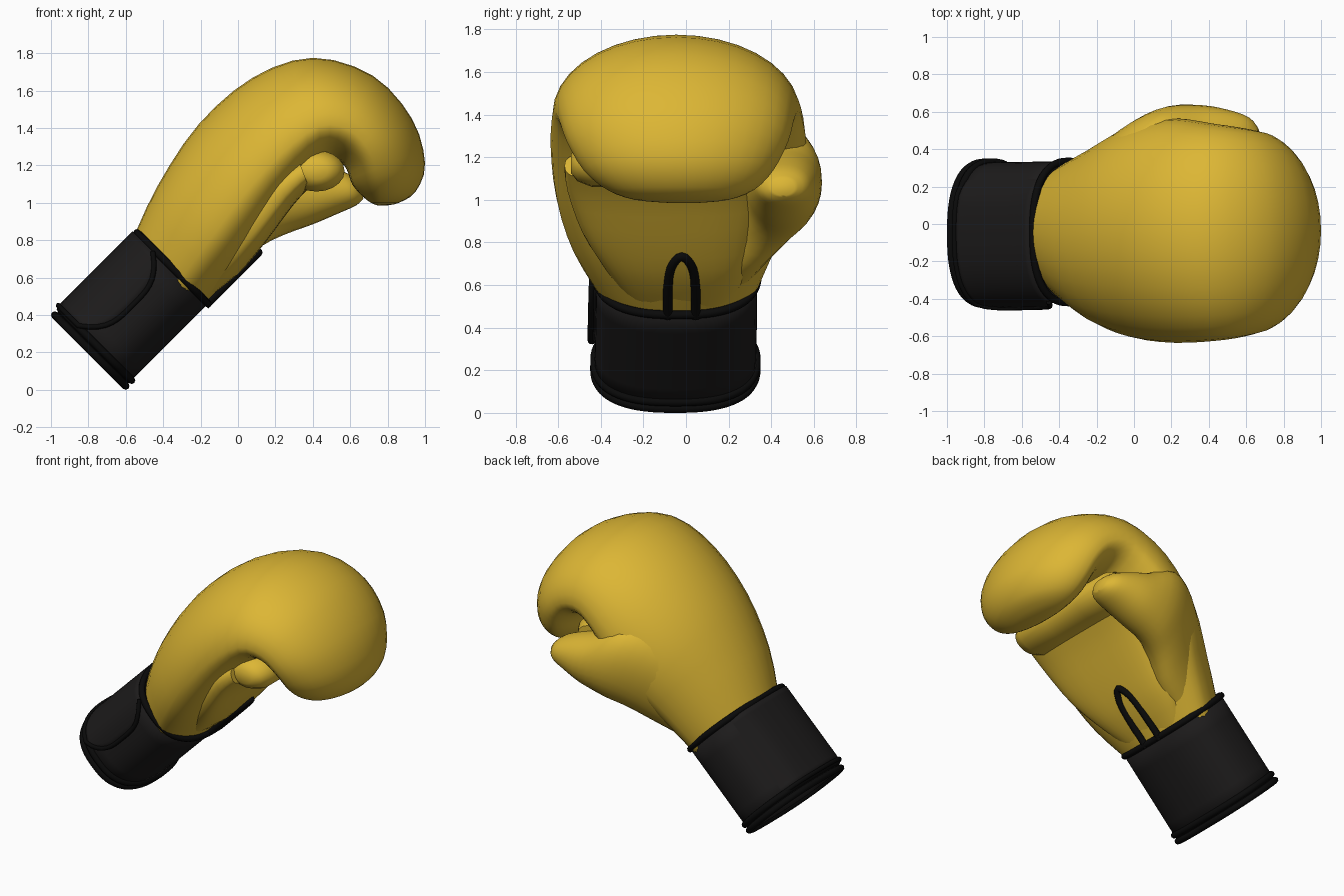
import bpy, bmesh, math
from mathutils import Vector

if "Cube" in bpy.data.objects:
    bpy.data.objects.remove(bpy.data.objects["Cube"])


def material(name, rgb):
    m = bpy.data.materials.new(name)
    m.diffuse_color = (*rgb, 1)
    m.use_nodes = True
    m.node_tree.nodes["Principled BSDF"].inputs["Base Color"].default_value = m.diffuse_color
    return m


LEATHER = material("yellow_leather", (0.72, 0.47, 0.035))
CLOTH = material("black_cloth", (0.012, 0.011, 0.011))
TRIM = material("black_trim", (0.003, 0.003, 0.003))


def ring_point(sec, ang, e, off=0.0, w=0.5):
    """Superellipse point; section = back x,z, palm x,z, y min, y max.
    w places the widest line between the palm (0) and the back (1)."""
    ox, oz, ix, iz, y0, y1 = sec
    c, s = math.cos(ang), math.sin(ang)
    c = math.copysign(abs(c) ** (2 / e), c)
    s = math.copysign(abs(s) ** (2 / e), s)
    axis = Vector((ox - ix, 0, oz - iz))
    length = axis.length
    reach = length * (1 - w if c > 0 else w) + off
    mid = Vector((ix, (y0 + y1) / 2, iz)) + axis * w
    return mid + axis.normalized() * reach * c + Vector((0, ((y1 - y0) / 2 + off) * s, 0))


def smooth_path(pts, k):
    """Catmull-Rom resampling of tuples."""
    out = []
    for i in range(len(pts) - 1):
        a, b, c, d = (pts[max(0, min(len(pts) - 1, i + j))] for j in (-1, 0, 1, 2))
        for q in range(k):
            t = q / k
            out.append(tuple(
                0.5 * (2 * B + (C - A) * t + (2 * A - 5 * B + 4 * C - D) * t * t
                       + (3 * B - A - 3 * C + D) * t ** 3)
                for A, B, C, D in zip(a, b, c, d)))
    return out + [tuple(pts[-1])]


def grid_mesh(name, rows, mat, closed=True, caps=True, thick=0):
    bm = bmesh.new()
    vr = [[bm.verts.new(p) for p in row] for row in rows]
    n = len(rows[0])
    for r0, r1 in zip(vr, vr[1:]):
        for j in range(n if closed else n - 1):
            k = (j + 1) % n
            bm.faces.new((r0[j], r0[k], r1[k], r1[j]))
    if caps and closed:
        bm.faces.new(vr[0])
        bm.faces.new(vr[-1])
    bmesh.ops.recalc_face_normals(bm, faces=bm.faces)
    me = bpy.data.meshes.new(name)
    bm.to_mesh(me)
    bm.free()
    me.materials.append(mat)
    ob = bpy.data.objects.new(name, me)
    bpy.context.collection.objects.link(ob)
    if thick:
        mod = ob.modifiers.new("thickness", 'SOLIDIFY')
        mod.thickness = thick
        mod.offset = -1
    bpy.ops.object.select_all(action='DESELECT')
    ob.select_set(True)
    bpy.context.view_layer.objects.active = ob
    bpy.ops.object.shade_smooth_by_angle(angle=math.radians(50))
    return ob


def loft(name, secs, mat, e=2.1, k=3, n=36, w=0.5, **kw):
    rows = [[ring_point(s, 2 * math.pi * j / n, e, 0, w) for j in range(n)]
            for s in smooth_path(secs, k)]
    return grid_mesh(name, rows, mat, **kw)


def tube(name, pts, r, mat, cyclic=False):
    cu = bpy.data.curves.new(name, 'CURVE')
    cu.dimensions = '3D'
    cu.bevel_depth = r
    cu.bevel_resolution = 2
    cu.use_fill_caps = True
    sp = cu.splines.new('POLY')
    sp.points.add(len(pts) - 1)
    for p, co in zip(sp.points, pts):
        p.co = (*co, 1)
    sp.use_cyclic_u = cyclic
    cu.materials.append(mat)
    ob = bpy.data.objects.new(name, cu)
    bpy.context.collection.objects.link(ob)


# Padded mitten: runs up the back of the hand and curls over the fingers
loft("padded_mitten", [
    (-0.57, 0.79, -0.21, 0.43, -0.40, 0.32),
    (-0.43, 1.09, -0.02, 0.62, -0.535, 0.42),
    (-0.21, 1.42, 0.13, 0.80, -0.61, 0.53),
    (0.08, 1.67, 0.29, 1.02, -0.635, 0.565),
    (0.40, 1.775, 0.45, 1.21, -0.625, 0.535),
    (0.72, 1.68, 0.53, 1.23, -0.60, 0.51),
    (0.93, 1.45, 0.58, 1.18, -0.56, 0.48),
    (1.00, 1.21, 0.61, 1.10, -0.48, 0.41),
    (0.95, 1.06, 0.66, 1.04, -0.37, 0.32),
    (0.86, 1.00, 0.71, 1.00, -0.24, 0.20),
    (0.79, 0.985, 0.75, 0.985, -0.07, 0.05)], LEATHER, e=2.0, w=0.35)

# Thumb on the inner side
loft("thumb", [
    (-0.40, 0.79, -0.18, 0.57, 0.12, 0.31),
    (-0.26, 1.06, -0.01, 0.66, 0.12, 0.43),
    (-0.07, 1.28, 0.13, 0.77, 0.20, 0.56),
    (0.12, 1.35, 0.25, 0.83, 0.26, 0.63),
    (0.33, 1.25, 0.40, 0.885, 0.29, 0.635),
    (0.48, 1.20, 0.53, 0.94, 0.31, 0.61),
    (0.60, 1.15, 0.63, 0.985, 0.34, 0.57),
    (0.66, 1.10, 0.67, 1.02, 0.40, 0.51)], LEATHER, n=28)

# Stitched palm panel, reaching out to the heel of the hand
loft("palm_panel", [
    (-0.37, 0.58, -0.23, 0.44, -0.24, 0.18),
    (-0.18, 0.80, -0.01, 0.61, -0.38, 0.30),
    (0.00, 0.97, 0.14, 0.78, -0.49, 0.34),
    (0.18, 1.15, 0.29, 0.98, -0.56, 0.38),
    (0.32, 1.24, 0.38, 1.08, -0.57, 0.38)], LEATHER, e=3.0)

# Grip roll tucked under the curled fingers, running across the palm
roll = []
for y, f in ((-0.54, 0.4), (-0.51, 0.75), (-0.44, 1), (-0.2, 1), (0.1, 1), (0.35, 1), (0.42, 0.7)):
    roll.append([(0.42 + 0.15 * f * math.cos(a), y, 1.17 + 0.11 * f * math.sin(a))
                 for a in (2 * math.pi * j / 20 for j in range(20))])
grid_mesh("grip_roll", roll, LEATHER)

# Wrist cuff
CUFF_A = (-0.98, 0.40, -0.60, 0.02, -0.43, 0.33)
CUFF_B = (-0.54, 0.84, -0.16, 0.46, -0.42, 0.335)
CUFF_E = 2.5


def cuff_point(u, ang, off=0.0):
    sec = [a + (b - a) * u for a, b in zip(CUFF_A, CUFF_B)]
    return ring_point(sec, ang, CUFF_E, off)


loft("cuff", [CUFF_A, CUFF_B], CLOTH, e=CUFF_E, k=4, n=48, caps=False, thick=0.03)
for name, u in (("cuff_bottom_rim", 0.0), ("cuff_lower_binding", 0.07), ("cuff_top_rim", 1.0)):
    tube(name, [cuff_point(u, 2 * math.pi * j / 64) for j in range(64)], 0.02, TRIM, True)


# Closure strap wrapped over the back of the wrist, with a rounded free end
def strap_end(u):
    return -math.radians(89 - 22 * abs(2 * (u - 0.08) / 0.9 - 1) ** 4)


us = [0.08 + 0.9 * i / 16 for i in range(17)]
start = math.radians(50)
rows = []
for u in us:
    row = []
    for j in range(25):
        ang = start + (strap_end(u) - start) * j / 24
        row.append(cuff_point(u, ang, -0.006 + 0.028 * min(1, j / 5)))  # fades into the cuff
    rows.append(row)
grid_mesh("wrist_strap", rows, CLOTH, closed=False, thick=0.02)
tube("strap_binding", rows[0] + [r[-1] for r in rows[1:]], 0.014, TRIM)

# Arched binding around the palm vent
arch = [(-0.085, 0.45), (-0.085, 0.58), (-0.07, 0.68), (-0.02, 0.735),
        (0.03, 0.68), (0.045, 0.58), (0.045, 0.45)]
tube("palm_vent_binding",
     [(z - 0.625, y, z) for y, z in smooth_path(arch, 4)], 0.022, TRIM)
